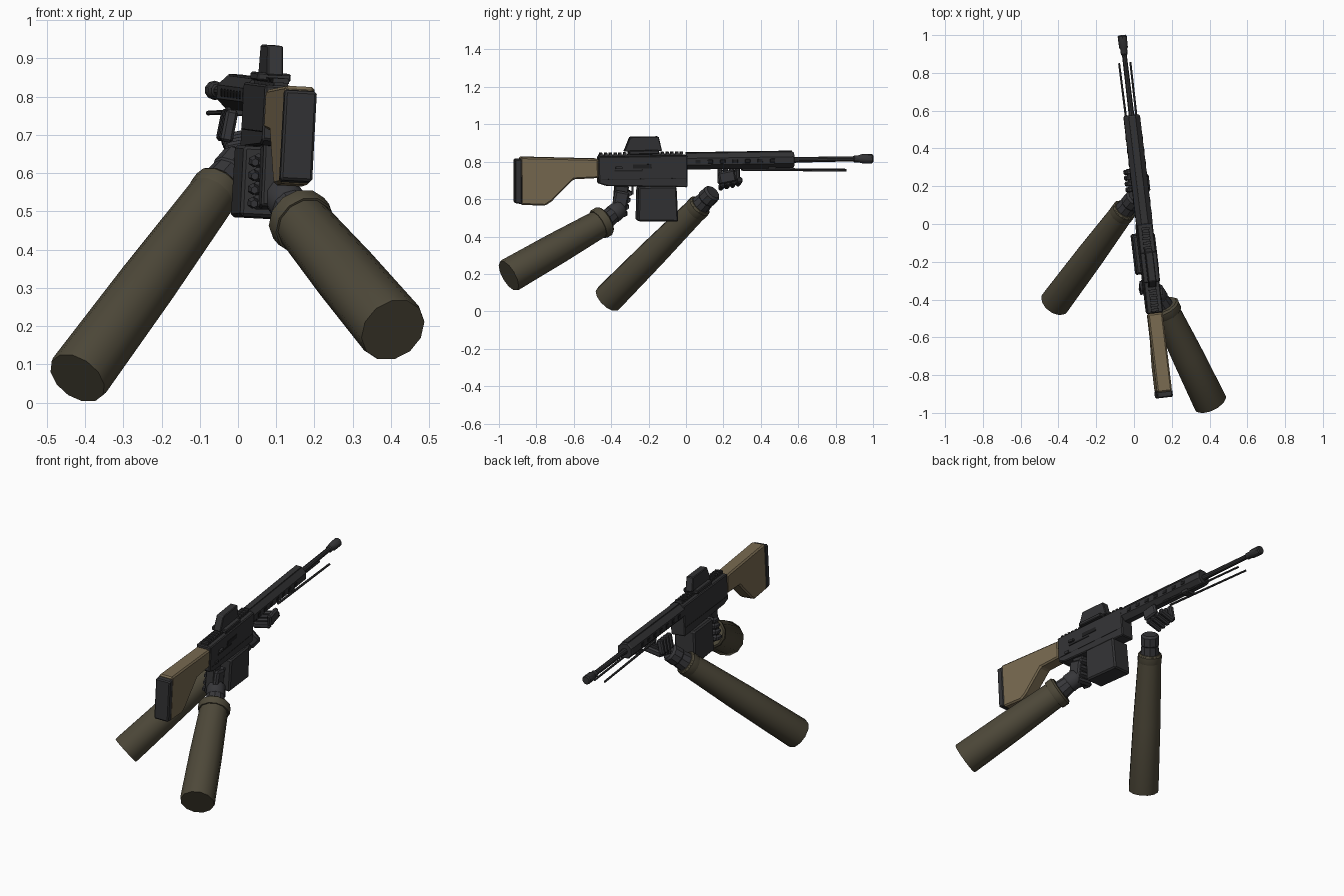
import bpy, bmesh, math
from mathutils import Matrix, Vector

if "Cube" in bpy.data.objects:
    bpy.data.objects.remove(bpy.data.objects["Cube"])


def material(name, rgb):
    m = bpy.data.materials.new(name)
    m.diffuse_color = (*rgb, 1)
    m.use_nodes = True
    m.node_tree.nodes["Principled BSDF"].inputs["Base Color"].default_value = m.diffuse_color
    return m


BLACK = material("gunmetal", (0.033, 0.033, 0.035))
DARK = material("deep black", (0.014, 0.014, 0.015))
GLOVE = material("glove grey", (0.038, 0.038, 0.042))
TAN = material("tan", (0.19, 0.145, 0.082))
OLIVE = material("olive sleeve", (0.075, 0.065, 0.041))

# Weapon frame: barrel along local y, slightly yawed, pitched and rolled
GUN = (Matrix.Translation((0.055, 0, 0.8)) @ Matrix.Rotation(math.radians(6.75), 4, 'Z')
       @ Matrix.Rotation(math.radians(0.9), 4, 'X') @ Matrix.Rotation(math.radians(3), 4, 'Y'))
WORLD = Matrix.Identity(4)


def finish(bm, name, mat, frame, smooth=False, bevel=0):
    bmesh.ops.recalc_face_normals(bm, faces=bm.faces)
    me = bpy.data.meshes.new(name)
    bm.to_mesh(me)
    bm.free()
    me.materials.append(mat)
    ob = bpy.data.objects.new(name, me)
    bpy.context.collection.objects.link(ob)
    ob.matrix_world = frame
    if bevel:
        b = ob.modifiers.new("bevel", 'BEVEL')
        b.width, b.segments = bevel, 1
    if smooth:
        bpy.ops.object.select_all(action='DESELECT')
        ob.select_set(True)
        bpy.context.view_layer.objects.active = ob
        bpy.ops.object.shade_smooth_by_angle(angle=math.radians(35))
    return ob


def box(name, lo, hi, mat, frame=GUN, bevel=0, tilt=None):
    lo, hi = Vector(lo), Vector(hi)
    bm = bmesh.new()
    bmesh.ops.create_cube(bm, size=1)
    for v in bm.verts:
        v.co = Vector(a * b for a, b in zip(v.co, hi - lo))
    m = Matrix.Translation((lo + hi) / 2)
    if tilt:
        m = m @ Matrix.Rotation(math.radians(tilt[1]), 4, tilt[0])
    bm.transform(m)
    return finish(bm, name, mat, frame, bevel=bevel)


def side_profile(name, pts, x0, x1, mat, bevel=0):
    """Extrude a (y, z) outline across the weapon."""
    bm = bmesh.new()
    f = bm.faces.new([bm.verts.new((x0, y, z)) for y, z in pts])
    ext = bmesh.ops.extrude_face_region(bm, geom=[f])['geom']
    bmesh.ops.translate(bm, vec=(x1 - x0, 0, 0),
                        verts=[g for g in ext if isinstance(g, bmesh.types.BMVert)])
    return finish(bm, name, mat, GUN, bevel=bevel)


def lathe(name, a, b, rings, sides, mat, frame=GUN, smooth=True):
    """Rings of (fraction along a-b, radius)."""
    a, b = Vector(a), Vector(b)
    rot = (b - a).to_track_quat('Z', 'Y')
    bm = bmesh.new()
    loops = []
    for t, r in rings:
        loop = []
        for i in range(sides):
            ang = (i + 0.5) * 2 * math.pi / sides
            loop.append(bm.verts.new(a.lerp(b, t) + rot @ Vector((r * math.cos(ang), r * math.sin(ang), 0))))
        loops.append(loop)
    for p, q in zip(loops, loops[1:]):
        for i in range(sides):
            j = (i + 1) % sides
            bm.faces.new((p[i], p[j], q[j], q[i]))
    bm.faces.new(loops[0])
    bm.faces.new(loops[-1])
    return finish(bm, name, mat, frame, smooth=smooth)


# Receiver with side details
side_profile("receiver", [(-0.475, 0.036), (0.003, 0.036), (0.003, -0.135), (-0.43, -0.122),
                          (-0.475, -0.108)], -0.042, 0.042, BLACK, 0.005)
box("ejection_port", (0.041, -0.29, -0.03), (0.045, -0.19, -0.008), DARK)
box("bolt_slot", (0.041, -0.39, -0.045), (0.045, -0.24, -0.037), DARK)
box("bolt_handle", (0.041, -0.385, -0.03), (0.055, -0.35, -0.018), BLACK)
box("selector", (0.041, -0.42, -0.085), (0.049, -0.395, -0.07), BLACK)
for s in (-1, 1):
    box("receiver_seam", (s * 0.0425 - 0.001, -0.46, -0.088), (s * 0.0425 + 0.001, -0.005, -0.085), DARK)

# Toothed top rail
box("rail_base", (-0.018, -0.47, 0.03), (0.018, -0.02, 0.044), BLACK)
for i in range(18):
    y = -0.465 + i * 0.0255
    box("rail_tooth", (-0.021, y, 0.042), (0.021, y + 0.014, 0.055), BLACK)

# Optic on its mount
box("sight_mount", (-0.044, -0.31, 0.045), (0.044, -0.15, 0.066), BLACK, bevel=0.004)
side_profile("sight", [(-0.335, 0.06), (-0.13, 0.06), (-0.148, 0.138), (-0.302, 0.138)],
             -0.021, 0.021, BLACK, 0.004)

# Stock and butt pad
side_profile("stock", [(-0.475, 0.024), (-0.895, 0.041), (-0.895, -0.215), (-0.765, -0.222),
                       (-0.73, -0.2), (-0.61, -0.083), (-0.475, -0.078)], -0.04, 0.04, TAN, 0.008)
side_profile("butt_pad", [(-0.888, 0.031), (-0.925, 0.029), (-0.927, -0.205), (-0.888, -0.212)],
             -0.042, 0.042, BLACK, 0.006)

# Handguard with vent slots on both sides
lathe("handguard", (0, 0, 0.002), (0, 0.58, 0.002), [(0, 0.047), (0.985, 0.047), (1, 0.042)],
      8, BLACK, smooth=False)
for s in (-1, 1):
    for i in range(7):
        y = 0.045 + i * 0.067
        box("vent", (s * 0.0435 - 0.002, y, -0.009), (s * 0.0435 + 0.002, y + 0.028, 0.011), DARK, bevel=0.0015)
box("handguard_top_rail", (-0.016, 0.0, 0.04), (0.016, 0.57, 0.05), BLACK)

# Barrel and muzzle brake
lathe("barrel", (0, 0.57, 0.001), (0, 0.94, 0.001), [(0, 0.017), (0.1, 0.015), (1, 0.013)], 10, BLACK)
lathe("muzzle_brake", (0, 0.9, 0.001), (0, 1.007, 0.001),
      [(0, 0.014), (0.06, 0.019), (0.3, 0.019), (0.38, 0.024), (0.94, 0.025), (1, 0.02)], 10, BLACK)

# Folded bipod rods under the barrel
for s in (-1, 1):
    lathe("bipod_rod", (s * 0.026, 0.3, -0.046), (s * 0.03, 0.86, -0.058), [(0, 0.007), (1, 0.006)], 6, BLACK)
box("bipod_mount", (-0.03, 0.44, -0.055), (0.03, 0.48, -0.035), BLACK)

# Box magazine
side_profile("magazine", [(-0.262, -0.128), (-0.058, -0.128), (-0.05, -0.318), (-0.268, -0.312)],
             -0.064, 0.056, BLACK, 0.008)

# Pistol grip and trigger
side_profile("pistol_grip", [(-0.385, -0.115), (-0.31, -0.125), (-0.335, -0.29), (-0.4, -0.28)],
             -0.026, 0.026, BLACK, 0.006)
box("trigger", (-0.005, -0.295, -0.17), (0.005, -0.285, -0.12), BLACK)

# Trigger hand: fingers wrapping the grip
for i in range(4):
    z, y = -0.165 - i * 0.036, -0.305 - i * 0.008
    lathe("grip_finger", (0.042, y - 0.01, z), (-0.045, y, z), [(0, 0.016), (0.85, 0.019), (1, 0.01)], 6, GLOVE)
    lathe("grip_fingertip", (-0.042, y + 0.004, z), (-0.042, y - 0.045, z - 0.004),
          [(0, 0.012), (0.4, 0.016), (1, 0.01)], 6, GLOVE)
box("grip_palm", (0.018, -0.4, -0.27), (0.05, -0.32, -0.15), GLOVE, bevel=0.01, tilt=('X', -12))

# Support hand: fingers up the far side, palm below the handguard
for i in range(4):
    y = 0.175 + i * 0.031
    box("support_finger", (-0.068, y, -0.125), (-0.036, y + 0.027, -0.04), GLOVE, bevel=0.007, tilt=('Y', 8))
    box("support_knuckle", (-0.06, y + 0.004, -0.15 + i * 0.007), (0.045, y + 0.03, -0.115 + i * 0.007),
        GLOVE, bevel=0.008, tilt=('Y', -14))
box("support_thumb", (0.03, 0.17, -0.115), (0.056, 0.26, -0.05), GLOVE, bevel=0.008, tilt=('X', 10))

# Sleeves, cuffs and wrists: elbow point, cuff point, wrist end, radii
ARMS = {
    "support": ((-0.42, -0.42, 0.064), (-0.05, 0.075, 0.565), (0.008, 0.145, 0.638), 0.083, 0.064, 0.067),
    "trigger": ((0.405, -0.948, 0.19), (0.157, -0.435, 0.484), (0.105, -0.345, 0.555), 0.092, 0.074, 0.085),
}
for side, (elbow, cuff, wrist, r0, r1, rc) in ARMS.items():
    lathe(side + "_sleeve", elbow, cuff, [(0, r0 * 0.97), (0.015, r0), (0.5, (r0 + r1) / 2 + 0.003), (1, r1)],
          12, OLIVE, WORLD)
    c = Vector(cuff)
    d = (c - Vector(elbow)).normalized()
    lathe(side + "_cuff", c - d * 0.045, c + d * 0.006, [(0, rc * 0.96), (0.15, rc), (0.8, rc), (1, rc * 0.88)],
          12, OLIVE, WORLD)
    lathe(side + "_wrist", cuff, wrist, [(0, 0.054), (0.45, 0.048), (0.5, 0.052), (0.9, 0.05), (1, 0.04)],
          10, GLOVE, WORLD)
